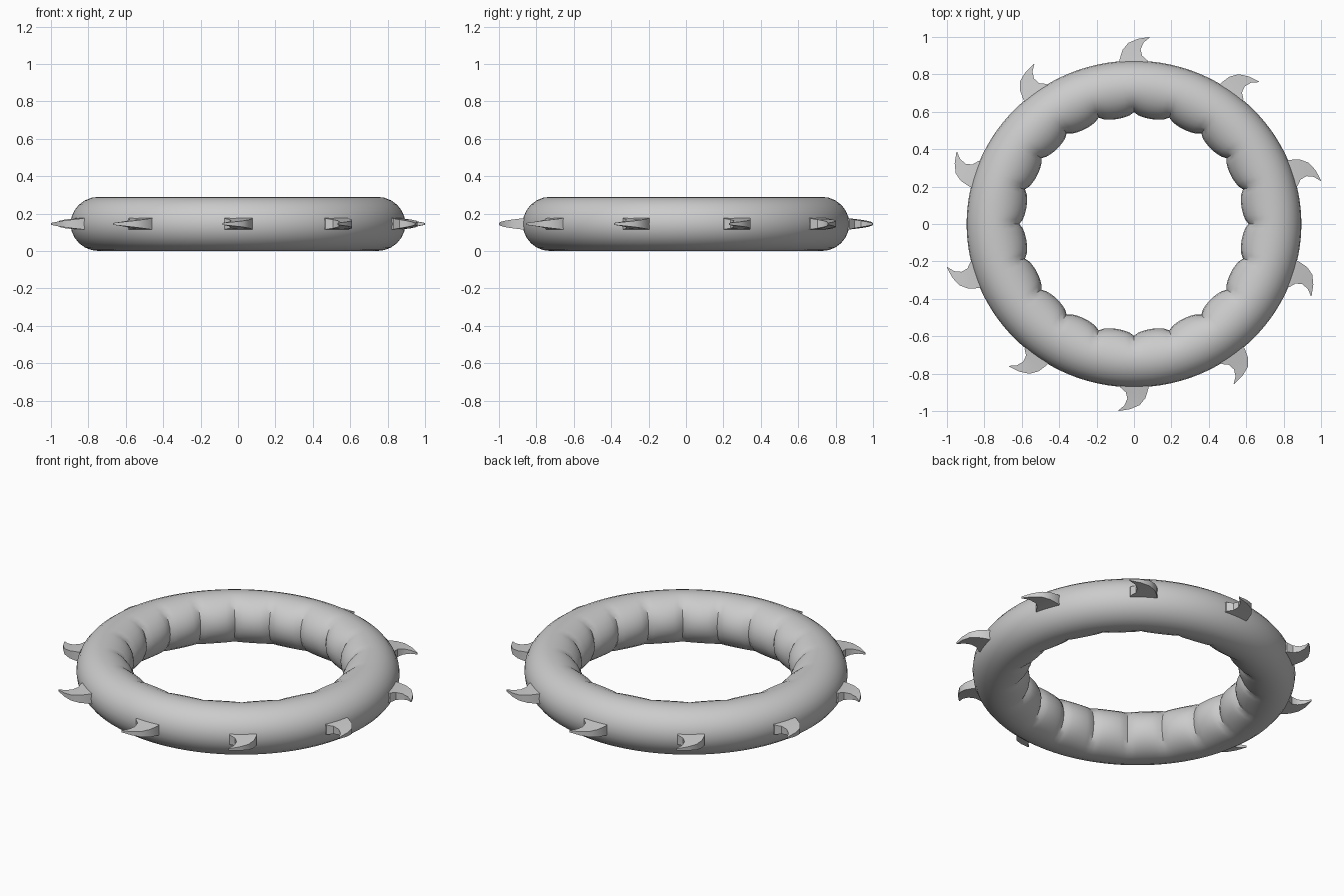
import bpy, bmesh
from math import sin, cos, pi, radians

cube = bpy.data.objects.get("Cube")
if cube:
    bpy.data.objects.remove(cube, do_unlink=True)

grey = bpy.data.materials.new("plain_grey")
grey.use_nodes = True
colour = (0.6, 0.6, 0.6, 1)
grey.diffuse_color = colour
grey.node_tree.nodes["Principled BSDF"].inputs["Base Color"].default_value = colour

MID_Z = 0.145      # half the ring height
STRETCH = 1.025    # the ring is slightly wider than deep


def finish(bm, name, angle):
    bmesh.ops.recalc_face_normals(bm, faces=bm.faces)
    mesh = bpy.data.meshes.new(name)
    bm.to_mesh(mesh)
    bm.free()
    mesh.materials.append(grey)
    obj = bpy.data.objects.new(name, mesh)
    bpy.context.collection.objects.link(obj)
    bpy.ops.object.select_all(action='DESELECT')
    obj.select_set(True)
    bpy.context.view_layer.objects.active = obj
    bpy.ops.object.shade_smooth_by_angle(angle=radians(angle))
    return obj


# Ring: round section, with bulging finger grips on the inner side
LOBES, STEPS, SIDES = 20, 8, 24
bm = bmesh.new()
loops = []
for i in range(LOBES * STEPS):
    a = 2 * pi * i / (LOBES * STEPS)
    bulge = sin(pi * (i % STEPS) / STEPS) ** 0.6
    loop = []
    for j in range(SIDES):
        p = 2 * pi * j / SIDES
        r = 0.725 + 0.148 * cos(p)
        r += max(0, -cos(p)) * 0.03 * (0.7 - bulge)
        loop.append(bm.verts.new((STRETCH * r * sin(a), r * cos(a),
                                  MID_Z + MID_Z * sin(p))))
    loops.append(loop)
for i, loop in enumerate(loops):
    nxt = loops[(i + 1) % len(loops)]
    for j in range(SIDES):
        k = (j + 1) % SIDES
        bm.faces.new((loop[j], loop[k], nxt[k], nxt[j]))
finish(bm, "grip_ring", 35)

# Hooked teeth: paired outer and inner curve points, thinning to the tip
OUTER = [(-.078, .84), (-.075, .88), (-.06, .93), (-.03, .968), (.02, .99), (.08, 1.0)]
INNER = [(.075, .84), (.07, .875), (.042, .90), (.035, .935), (.05, .97), (.082, .997)]
TEETH = 10
for n in range(TEETH):
    a = 2 * pi * n / TEETH
    bm = bmesh.new()
    rows = []
    for i, pair in enumerate(zip(OUTER, INNER)):
        half = 0.035 - 0.03 * i / (len(OUTER) - 1)
        row = []
        for (x, y), z in zip((pair[0], pair[1], pair[1], pair[0]),
                             (half, half, -half, -half)):
            row.append(bm.verts.new((STRETCH * (x * cos(a) + y * sin(a)),
                                     y * cos(a) - x * sin(a), MID_Z + z)))
        rows.append(row)
    for low, high in zip(rows, rows[1:]):
        for j in range(4):
            k = (j + 1) % 4
            bm.faces.new((low[j], low[k], high[k], high[j]))
    bm.faces.new(rows[0])
    bm.faces.new(rows[-1])
    finish(bm, f"hooked_tooth_{n + 1}", 35)
